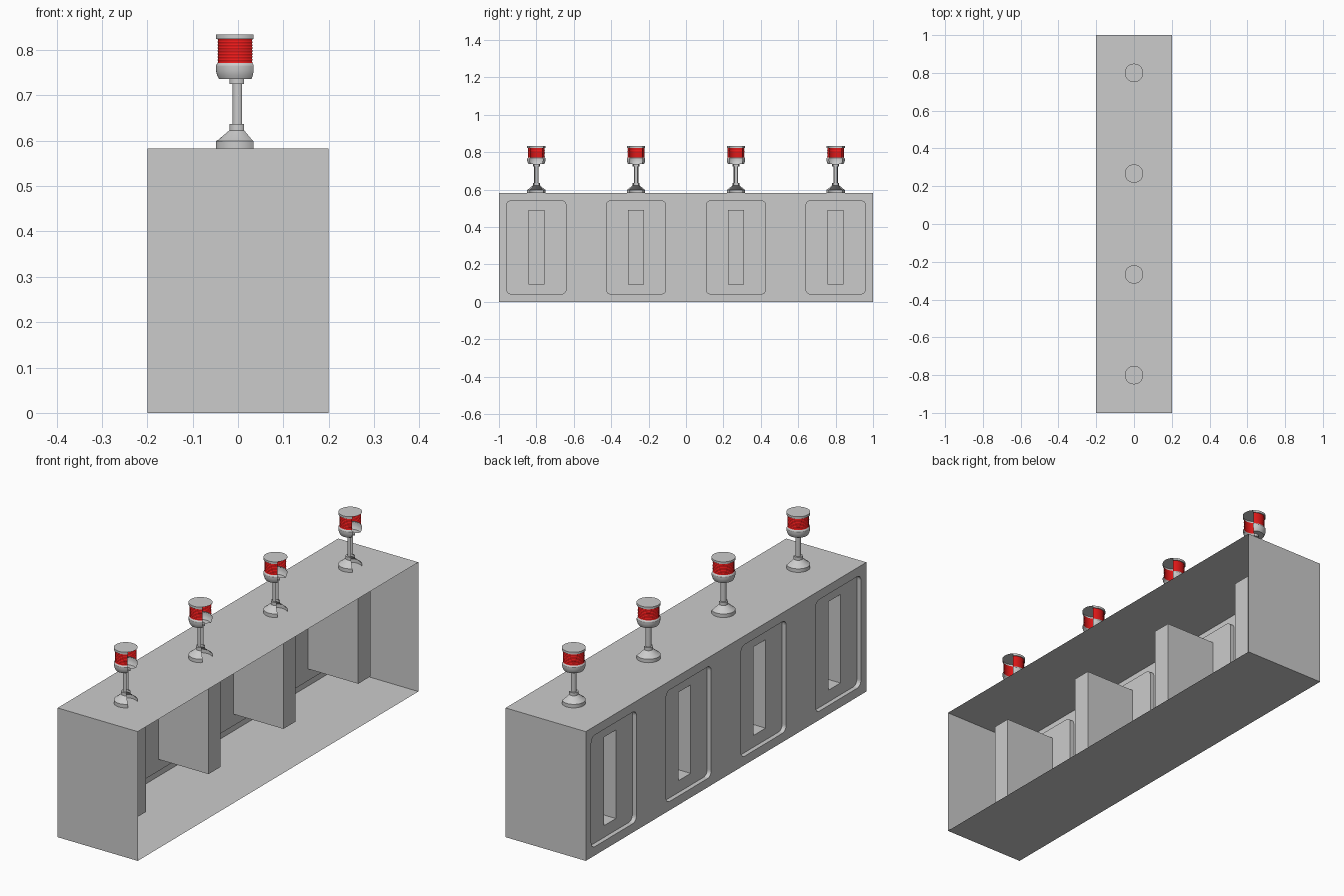
import bpy, bmesh, math
from mathutils import Vector, Matrix

if "Cube" in bpy.data.objects:
    bpy.data.objects.remove(bpy.data.objects["Cube"])

TOP = 0.583
STATIONS = [-0.8, -0.267, 0.267, 0.8]

red = bpy.data.materials.new("red_lens")
red.diffuse_color = (0.8, 0.01, 0.01, 1)
red.use_nodes = True
red.node_tree.nodes["Principled BSDF"].inputs["Base Color"].default_value = red.diffuse_color


def add_object(name, bm):
    mesh = bpy.data.meshes.new(name)
    bmesh.ops.recalc_face_normals(bm, faces=bm.faces)
    bm.to_mesh(mesh)
    bm.free()
    obj = bpy.data.objects.new(name, mesh)
    bpy.context.collection.objects.link(obj)
    return obj


def box_bm(lo, hi):
    bm = bmesh.new()
    lo, hi = Vector(lo), Vector(hi)
    size = hi - lo
    m = Matrix.Translation((lo + hi) / 2) @ Matrix.Diagonal((*size, 1))
    bmesh.ops.create_cube(bm, size=1, matrix=m)
    return bm


def activate(obj):
    bpy.ops.object.select_all(action='DESELECT')
    obj.select_set(True)
    bpy.context.view_layer.objects.active = obj


def cut(obj, bm):
    cutter = add_object("cutter", bm)
    cutter.hide_render = True
    mod = obj.modifiers.new("cut", 'BOOLEAN')
    mod.operation = 'DIFFERENCE'
    mod.solver = 'EXACT'
    mod.object = cutter
    activate(obj)
    bpy.ops.object.modifier_apply(modifier=mod.name)
    bpy.data.objects.remove(cutter)


# Housing: box with rounded recesses and deep slots in the -x wall
housing = add_object("housing", box_bm((-0.2, -1, 0), (0.2, 1, TOP)))
for y in STATIONS:
    bm = box_bm((-0.3, y - 0.161, 0.04), (-0.18, y + 0.161, 0.543))
    corners = [e for e in bm.edges
               if abs(e.verts[0].co.x - e.verts[1].co.x) > 0.05]
    bmesh.ops.bevel(bm, geom=corners, offset=0.026, segments=6,
                    profile=0.5, affect='EDGES')
    cut(housing, bm)
    cut(housing, box_bm((-0.3, y - 0.043, 0.093), (0.07, y + 0.043, 0.492)))

# Open the +x side, leaving a thin shell
bm = bmesh.new()
bm.from_mesh(housing.data)
side = [f for f in bm.faces if f.calc_center_median().x > 0.199]
bmesh.ops.delete(bm, geom=side, context='FACES')
bm.to_mesh(housing.data)
bm.free()


# Beacon surfaces are turned through 270 degrees, open toward +x
def lathe(name, profile):
    bm = bmesh.new()
    c = math.sqrt(0.5)
    verts = [bm.verts.new((r * c, r * c, z)) for r, z in profile]
    edges = [bm.edges.new(p) for p in zip(verts, verts[1:])]
    bmesh.ops.spin(bm, geom=verts + edges, cent=(0, 0, 0), axis=(0, 0, 1),
                   angle=math.radians(270), steps=24)
    # Point the normals away from the axis
    bm.normal_update()
    obj = add_object(name, bm)
    mesh = obj.data
    score = sum(p.normal.x * p.center.x + p.normal.y * p.center.y
                for p in mesh.polygons)
    if score < 0:
        mesh.flip_normals()
    activate(obj)
    bpy.ops.object.shade_smooth_by_angle(angle=math.radians(25))
    return obj


stand = lathe("beacon_stand", [
    (0.049, TOP), (0.049, 0.599), (0.045, 0.601), (0.019, 0.623),
    (0.019, 0.637), (0.012, 0.637), (0.012, 0.725), (0.019, 0.725),
    (0.019, 0.736)])
cup = lathe("beacon_cup", [
    (0.019, 0.736), (0.042, 0.736), (0.046, 0.744), (0.049, 0.755),
    (0.049, 0.766), (0.045, 0.772)])
# Finely ribbed lens
lens = lathe("beacon_lens", [
    (0.045 - 0.001 * (i % 2), 0.772 + 0.052 * i / 16) for i in range(17)])
lens.data.materials.append(red)
rim = lathe("beacon_cap_rim", [(0.045, 0.824), (0.049, 0.824), (0.049, 0.834)])

# Full round lid
bm = bmesh.new()
bmesh.ops.create_circle(bm, cap_ends=True, segments=32, radius=0.049,
                        matrix=Matrix.Translation((0, 0, 0.834))
                        @ Matrix.Rotation(math.pi / 4, 4, 'Z'))
lid = add_object("beacon_lid", bm)
if lid.data.polygons[0].normal.z < 0:
    lid.data.flip_normals()

# One beacon above each slot
for part in (stand, cup, lens, rim, lid):
    part.location.y = STATIONS[0]
    for y in STATIONS[1:]:
        twin = part.copy()
        twin.location.y = y
        bpy.context.collection.objects.link(twin)
